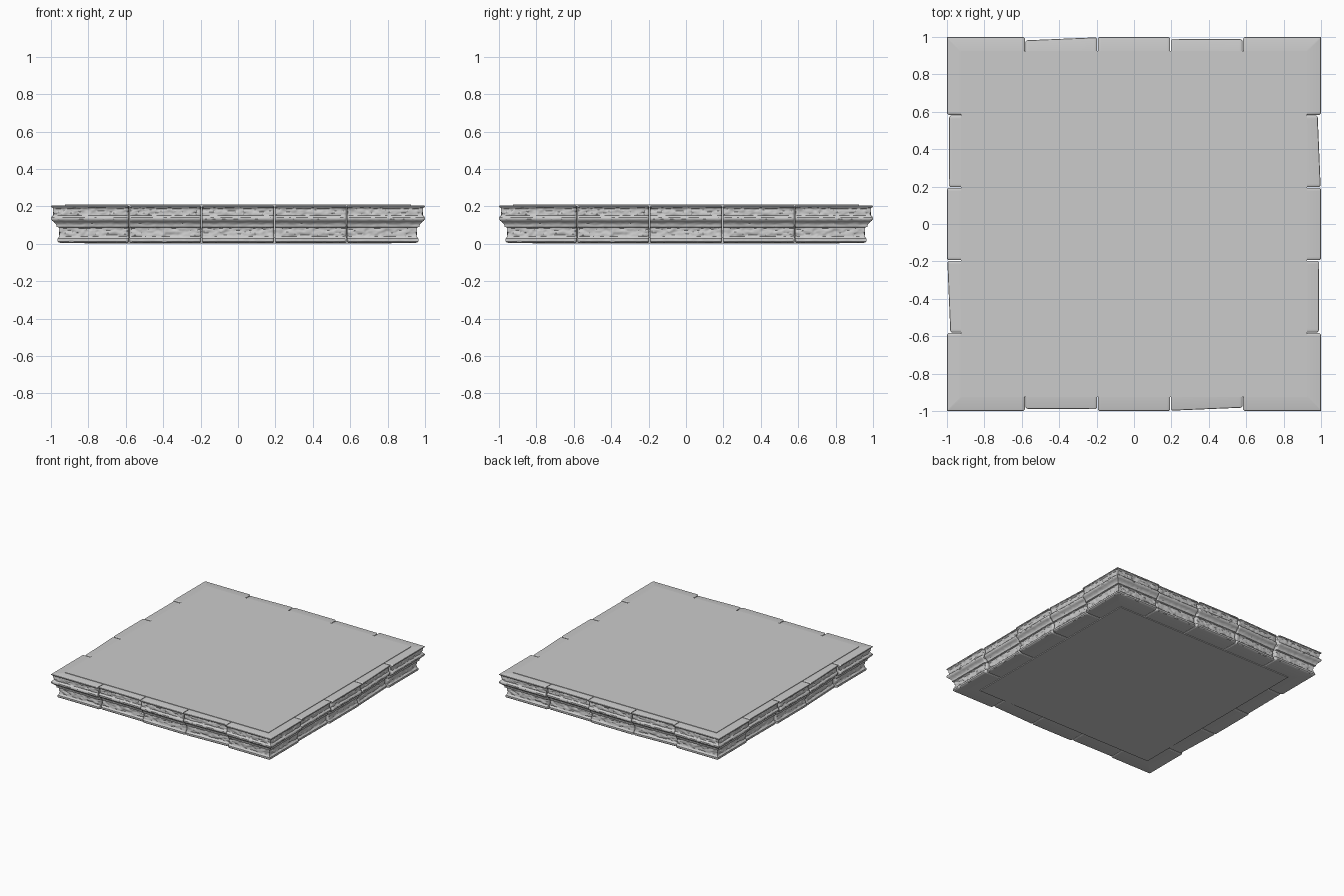
import bpy, bmesh, math
from mathutils import Vector, noise, Matrix

if "Cube" in bpy.data.objects:
    bpy.data.objects.remove(bpy.data.objects["Cube"])

# Moulding cross-section: (distance from centre, height, roughness)
KEYS = [(0.82, 0.006, 0), (0.945, 0.004, 0), (0.96, 0.007, 0.1), (0.966, 0.013, 0.2),
        (0.966, 0.027, 0.2), (0.959, 0.034, 0.2), (0.957, 0.040, 1), (0.957, 0.082, 1),
        (0.958, 0.087, 0.2), (0.970, 0.090, 0.2), (0.971, 0.097, 0.2), (0.975, 0.107, 0.4),
        (0.984, 0.116, 0.4), (0.994, 0.123, 0.2), (0.999, 0.131, 0.1), (0.999, 0.140, 0.1),
        (0.994, 0.147, 0.3), (0.988, 0.152, 0.8), (0.989, 0.158, 1), (0.989, 0.187, 1),
        (0.991, 0.192, 0.3), (0.998, 0.195, 0.1), (1.0, 0.199, 0), (0.998, 0.203, 0),
        (0.992, 0.205, 0), (0.90, 0.205, 0)]
JOINT, GAP, STEP = 0.582, 0.002, 0.008
MID = 0.195


def fine_profile():
    pts = []
    for i, (p, q) in enumerate(zip(KEYS, KEYS[1:])):
        n = 1
        if 0 < i < len(KEYS) - 2:
            n = max(1, round(math.dist(p[:2], q[:2]) / 0.006))
        pts += [tuple(a + (b - a) * k / n for a, b in zip(p, q)) for k in range(n)]
    return pts + [KEYS[-1]]


PROFILE = fine_profile()


def chip(p, rough):
    # inward chisel marks, stretched along the stone courses
    v = noise.noise(Vector((p.x * 32, p.y * 32, p.z * 75)))
    w = noise.noise(Vector((p.x * 75 + 9, p.y * 75, p.z * 110)))
    return rough * 0.007 * min(1, max(0, 0.35 + v + 0.5 * w))


def stations(length):
    n = round(length / STEP)
    edge = [0, 0.004, 0.010]
    return edge + [0.010 + (length - 0.020) * k / n for k in range(1, n)] + \
        [length - e for e in reversed(edge)]


def end_inset(e):
    return 0.009 if e < 0.002 else 0.003 if e < 0.006 else 0


def loft(name, columns):
    bm = bmesh.new()
    rows = [[bm.verts.new(c) for c in col] for col in columns]
    m = len(rows[0])
    for r0, r1 in zip(rows, rows[1:]):
        for j in range(m):
            k = (j + 1) % m
            bm.faces.new((r0[j], r1[j], r1[k], r0[k]))
    bm.faces.new(rows[0])
    bm.faces.new(list(reversed(rows[-1])))
    bmesh.ops.recalc_face_normals(bm, faces=bm.faces)
    me = bpy.data.meshes.new(name)
    bm.to_mesh(me)
    bm.free()
    return me


def shrink(d, z, s):
    return d - s, z + max(-1, min(1, (0.105 - z) / 0.08)) * s * 0.5


def straight_block(name, a, b, set_a, set_b):
    # set_a, set_b: how far each end is pushed back from the edge
    a, b = a + GAP, b - GAP
    cols = []
    for s in stations(b - a):
        back = set_a + (set_b - set_a) * s / (b - a)
        inset = end_inset(min(s, b - a - s))
        col = []
        for d, z, r in PROFILE:
            d2 = d - back - chip(Vector((a + s, -d, z)), r)
            d2, z2 = shrink(d2, z, inset)
            col.append((a + s, -d2, z2))
        cols.append(col)
    return loft(name, cols)


def corner_block(name):
    a, L = JOINT + GAP, 1 - JOINT - GAP
    half = [s for s in stations(2 * L) if s < L - 0.003] + [L]
    cols, other = [], []
    for s in half:
        u, inset = s / L, end_inset(s)
        c1, c2 = [], []
        for d, z, r in PROFILE:
            x = a + u * (d - a)
            d1 = d - chip(Vector((x, -d, z)), r)
            d2 = d - chip(Vector((d, -x, z)), r)
            d1, z1 = shrink(d1, z, inset)
            d2, z2 = shrink(d2, z, inset)
            c1.append((a + u * (d1 - a), -d1, z1))
            c2.append((d2, -(a + u * (d2 - a)), z2))
        cols.append(c1)
        other.append(c2)
    return loft(name, cols + other[-2::-1])


def add(name, me, turn=0):
    ob = bpy.data.objects.new(name, me)
    ob.matrix_world = Matrix.Rotation(turn, 4, 'Z')
    bpy.context.collection.objects.link(ob)
    bpy.ops.object.select_all(action='DESELECT')
    bpy.context.view_layer.objects.active = ob
    ob.select_set(True)
    bpy.ops.object.shade_smooth_by_angle(angle=math.radians(35))
    return ob


# Edging stones of one side, repeated by quarter turns
stones = [
    straight_block("left_stone", -JOINT, -MID, 0.012, 0.010),
    straight_block("middle_stone", -MID, MID, 0.0, 0.0),
    straight_block("right_stone", MID, JOINT, 0.002, 0.018),
    corner_block("corner_stone"),
]
for side, k in (("front", 0), ("right", 1), ("back", 2), ("left", 3)):
    for me in stones:
        add(side + "_" + me.name, me, k * math.pi / 2)


# Core slabs: inner body, base panel and slightly raised paving top
def slab(name, half, z0, z1):
    bm = bmesh.new()
    bmesh.ops.create_cube(bm, size=1, matrix=Matrix.Translation((0, 0, (z0 + z1) / 2))
                          @ Matrix.Diagonal((2 * half, 2 * half, z1 - z0, 1)))
    me = bpy.data.meshes.new(name)
    bm.to_mesh(me)
    bm.free()
    add(name, me)


slab("base_panel", 0.82, 0.0, 0.03)
slab("inner_core", 0.915, 0.03, 0.19)
slab("paving_top", 0.925, 0.19, 0.209)
